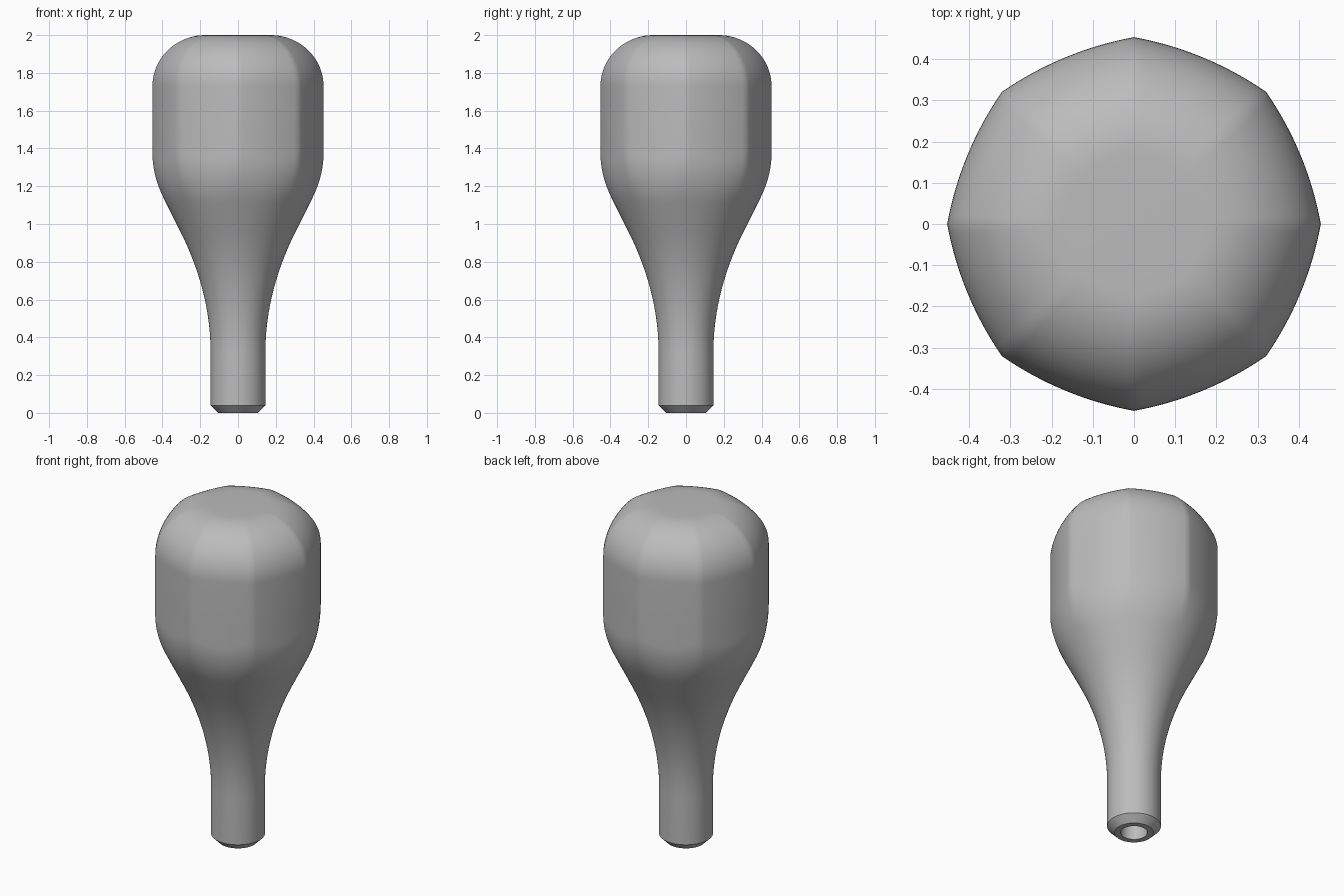
import bpy, bmesh, math

cube = bpy.data.objects.get("Cube")
if cube:
    bpy.data.objects.remove(cube, do_unlink=True)

SEGMENTS = 128
SIDES = 8
SIDE_RADIUS, SIDE_OFFSET = 0.822, 0.385   # bulging arc of each facet
NECK_R, BORE_R, BORE_DEPTH = 0.145, 0.072, 0.3
FLARE_START, FLARE_END, SLOPE = 0.32, 0.96, 0.5
CAP_START, CAP_FLAT = 1.73, 0.38


def facet_radius(angle):
    """Octagon with gently bulging sides and ridges on the axes."""
    step = math.tau / SIDES
    a = angle % step - step / 2
    return (math.sqrt(SIDE_RADIUS ** 2 - (SIDE_OFFSET * math.sin(a)) ** 2)
            - SIDE_OFFSET * math.cos(a))


def flare_radius(z):
    """Straight neck curving out into a cone."""
    length = FLARE_END - FLARE_START
    t = min(max(z - FLARE_START, 0), length)
    return NECK_R + SLOPE * (t * t / (2 * length) + max(z - FLARE_END, 0))


def smooth_min(a, b, k=0.06):
    h = max(k - abs(a - b), 0) / k
    return min(a, b) - h * h * k / 4


def spaced(start, end, count):
    return [start + (end - start) * i / count for i in range(count + 1)]


bm = bmesh.new()
rings = []


def add_ring(z, radius):
    """radius is a function of the angle."""
    ring = []
    for i in range(SEGMENTS):
        a = math.tau * i / SEGMENTS
        r = radius(a)
        ring.append(bm.verts.new((r * math.cos(a), r * math.sin(a), z)))
    rings.append(ring)


# Blind bore and chamfered foot
add_ring(BORE_DEPTH, lambda a: BORE_R)
add_ring(0, lambda a: BORE_R)
add_ring(0, lambda a: 0.105)
add_ring(0.04, lambda a: NECK_R)

# Neck, flare and faceted grip
for z in spaced(FLARE_START, 1.08, 24) + spaced(1.1, 1.46, 24) + [CAP_START]:
    add_ring(z, lambda a: smooth_min(flare_radius(z), facet_radius(a)))

# Rounded cap
for t in spaced(0, math.pi / 2, 20)[1:]:
    scale = CAP_FLAT + (1 - CAP_FLAT) * math.cos(t)
    add_ring(CAP_START + (2 - CAP_START) * math.sin(t),
             lambda a: scale * facet_radius(a))

for low, high in zip(rings, rings[1:]):
    for i in range(SEGMENTS):
        j = (i + 1) % SEGMENTS
        bm.faces.new((low[i], low[j], high[j], high[i]))
bm.faces.new(rings[-1])
bm.faces.new(rings[0][::-1])
bmesh.ops.recalc_face_normals(bm, faces=bm.faces)

mesh = bpy.data.meshes.new("handle_grip")
bm.to_mesh(mesh)
bm.free()
grip = bpy.data.objects.new("handle_grip", mesh)
bpy.context.collection.objects.link(grip)

# Plain grey material
grey = bpy.data.materials.new("plain_grey")
grey.use_nodes = True
colour = (0.5, 0.5, 0.5, 1)
grey.diffuse_color = colour
for node in grey.node_tree.nodes:
    if node.type == "BSDF_PRINCIPLED":
        node.inputs["Base Color"].default_value = colour
mesh.materials.append(grey)

# Smooth shading with the foot edges kept sharp
bpy.ops.object.select_all(action="DESELECT")
grip.select_set(True)
bpy.context.view_layer.objects.active = grip
bpy.ops.object.shade_smooth_by_angle(angle=math.radians(30))
